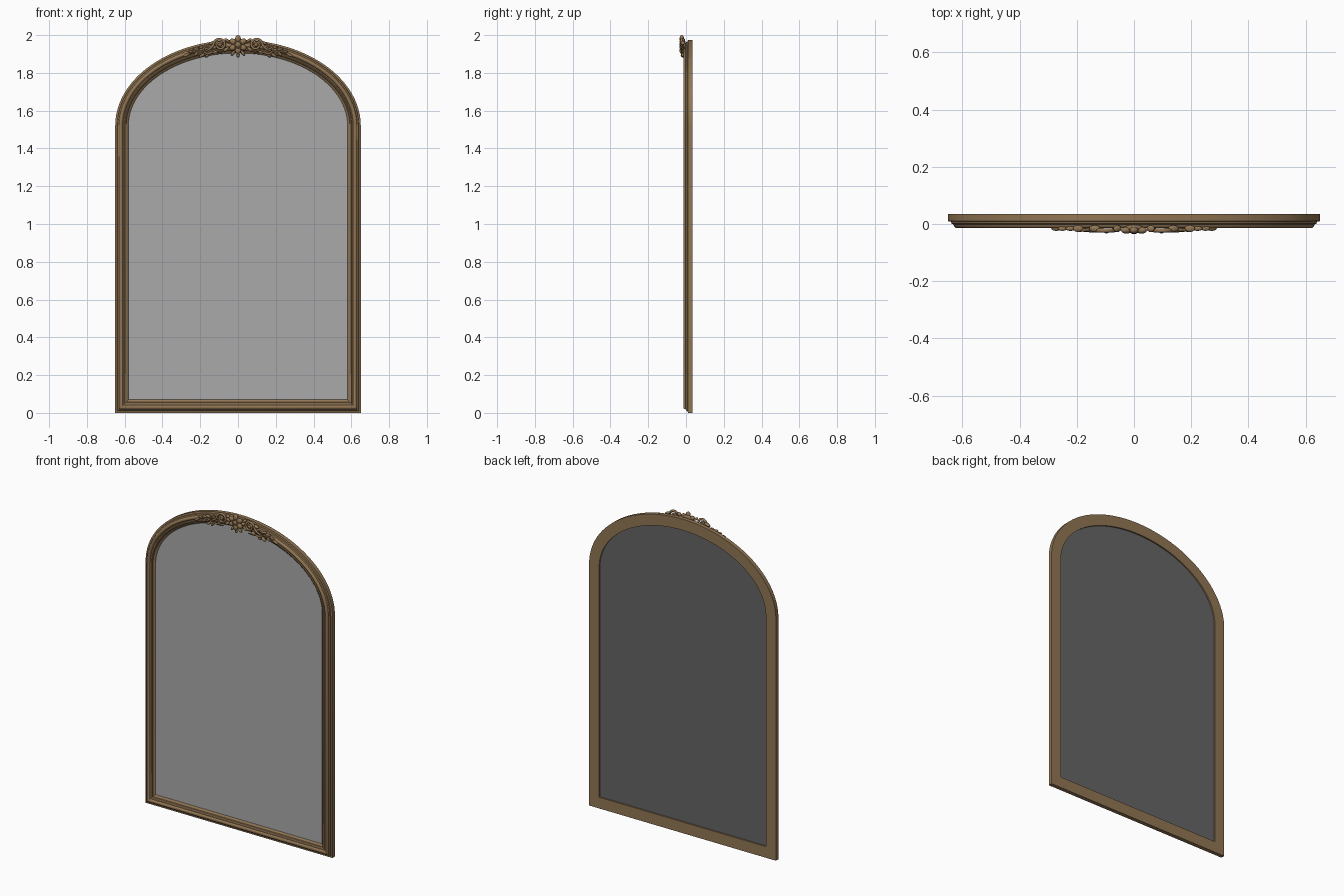
import bpy, bmesh, math
from mathutils import Vector, Matrix

if "Cube" in bpy.data.objects:
    bpy.data.objects.remove(bpy.data.objects["Cube"])


def material(name, rgb):
    m = bpy.data.materials.new(name)
    m.diffuse_color = (*rgb, 1)
    m.use_nodes = True
    m.node_tree.nodes["Principled BSDF"].inputs["Base Color"].default_value = m.diffuse_color
    return m


GOLD = material("antique_gold", (0.285, 0.18, 0.088))
SILVER = material("mirror_silver", (0.40, 0.40, 0.40))
DARK = material("backing_grey", (0.13, 0.13, 0.13))


def finish(ob, mat, angle=35):
    ob.data.materials.clear()
    ob.data.materials.append(mat)
    bpy.ops.object.select_all(action='DESELECT')
    ob.select_set(True)
    bpy.context.view_layer.objects.active = ob
    bpy.ops.object.shade_smooth_by_angle(angle=math.radians(angle))
    return ob


def from_bmesh(name, bm, mat, angle=35):
    bmesh.ops.recalc_face_normals(bm, faces=bm.faces)
    me = bpy.data.meshes.new(name)
    bm.to_mesh(me)
    bm.free()
    ob = bpy.data.objects.new(name, me)
    bpy.context.collection.objects.link(ob)
    return finish(ob, mat, angle)


def outline(t, y, n=72):
    """Arched outline, moved inward by t, at depth y."""
    a, b, spring = 0.65 - t, 0.455 - t, 1.52
    pts = [Vector((-a, y, t)), Vector((a, y, t))]
    for i in range(n + 1):
        u = math.pi * i / n
        pts.append(Vector((a * math.cos(u), y, spring + b * math.sin(u))))
    return pts


# Moulded frame: cross-section (inset, depth) carried round the arched outline
profile = [(0, .035), (0, .010), (.010, .008), (.012, .001), (.019, -.002),
           (.021, -.009), (.025, -.013), (.030, -.0145), (.035, -.013),
           (.039, -.008), (.041, -.003), (.046, -.003), (.048, -.007),
           (.052, -.008), (.056, -.006), (.058, .001), (.068, .006),
           (.070, .009), (.070, .035)]
bm = bmesh.new()
rings = [[bm.verts.new(p) for p in outline(t, y)] for t, y in profile]
for k, r in enumerate(rings):
    q = rings[(k + 1) % len(rings)]
    for i in range(len(r)):
        j = (i + 1) % len(r)
        bm.faces.new((r[i], r[j], q[j], q[i]))
from_bmesh("frame", bm, GOLD)


# Mirror glass and the board behind it
def panel(name, y0, y1, mat):
    bm = bmesh.new()
    f = [bm.verts.new(p) for p in outline(.069, y0)]
    g = [bm.verts.new(p) for p in outline(.069, y1)]
    bm.faces.new(f)
    bm.faces.new(g)
    for i in range(len(f)):
        j = (i + 1) % len(f)
        bm.faces.new((f[i], f[j], g[j], g[i]))
    from_bmesh(name, bm, mat)


panel("mirror_glass", .010, .016, SILVER)
panel("backing_board", .016, .026, DARK)


# Carved crest helpers
def blob(bm, x, z, length, width, angle, y=-.020, depth=.010):
    """Rounded petal or leaf lying on the frame face, turned by angle."""
    m = (Matrix.Translation((x, y, z)) @ Matrix.Rotation(-angle, 4, 'Y')
         @ Matrix.Diagonal((length, depth, width, 1)))
    bmesh.ops.create_uvsphere(bm, u_segments=16, v_segments=10, radius=1, matrix=m)


def tube(name, pts, thick, y):
    """Tapering round strip through (x, z, radius factor) points."""
    cu = bpy.data.curves.new(name, 'CURVE')
    cu.dimensions = '3D'
    cu.bevel_depth = thick
    cu.bevel_resolution = 3
    cu.use_fill_caps = True
    sp = cu.splines.new('POLY')
    sp.points.add(len(pts) - 1)
    for p, (x, z, r) in zip(sp.points, pts):
        p.co = (x, y, z, 1)
        p.radius = r
    ob = bpy.data.objects.new(name, cu)
    bpy.context.collection.objects.link(ob)
    bpy.ops.object.select_all(action='DESELECT')
    ob.select_set(True)
    bpy.context.view_layer.objects.active = ob
    bpy.ops.object.convert(target='MESH')
    finish(bpy.context.object, GOLD, 50)


def scroll(cx, cz, r0, r1, a0, a1, w0=1, w1=.6, n=40):
    """Points of a spiral from radius r0 to r1 between two angles (degrees)."""
    out = []
    for i in range(n + 1):
        f = i / n
        r, a = r0 + (r1 - r0) * f, math.radians(a0 + (a1 - a0) * f)
        out.append((cx + r * math.cos(a), cz + r * math.sin(a), w0 + (w1 - w0) * f))
    return out


# Central flower: six petals, a collar and a button
bm = bmesh.new()
for i in range(6):
    a = math.pi / 2 + i * math.pi / 3
    blob(bm, .031 * math.cos(a), 1.95 + .031 * math.sin(a), .019, .015, a, -.022, .012)
blob(bm, 0, 1.95, .016, .016, 0, -.025, .010)
blob(bm, 0, 1.95, .034, .034, 0, -.014, .012)
from_bmesh("flower", bm, GOLD, 60)
tube("flower_collar", scroll(0, 1.95, .018, .018, 0, 360, 1, 1), .003, -.029)

# Small drop leaves under the flower
bm = bmesh.new()
blob(bm, 0, 1.894, .013, .008, math.pi / 2, -.017, .009)
for s in (1, -1):
    blob(bm, s * .026, 1.905, .016, .008, -s * .9, -.016, .009)
from_bmesh("drop_leaves", bm, GOLD, 60)

# Scrolls and leaves on each side
for s, side in ((1, "right"), (-1, "left")):
    def flip(pts):
        return [(s * x, z, r) for x, z, r in pts]

    # large scroll curling beside the flower, its tail running outward
    tail = [(.190, 1.912, .35), (.172, 1.916, .6), (.155, 1.923, .8), (.141, 1.934, .95)]
    tube("large_scroll_" + side,
         flip(tail + scroll(.096, 1.949, .034, .007, 0, 560, 1, .7)), .0075, -.023)
    # second scroll further out, curling the other way
    stem = [(.085, 1.905, .4), (.105, 1.903, .7), (.128, 1.905, .9)]
    tube("small_scroll_" + side,
         flip(stem + scroll(.163, 1.925, .025, .006, 225, 620, 1, .6)), .006, -.021)
    # thin stem to the outermost leaves
    tube("outer_stem_" + side,
         flip([(.17, 1.910, 1), (.20, 1.915, 1), (.23, 1.913, .9),
               (.26, 1.902, .7), (.285, 1.890, .4)]), .005, -.016)
    bm = bmesh.new()
    leaves = [(.062, 1.925, .018, .009, -.7), (.058, 1.972, .016, .008, .6),
              (.138, 1.958, .020, .008, -.4), (.120, 1.910, .016, .007, -.5),
              (.195, 1.935, .018, .007, .1), (.190, 1.893, .018, .008, -.6),
              (.222, 1.926, .018, .007, .1), (.222, 1.901, .016, .007, -.9),
              (.250, 1.914, .016, .006, -.1), (.272, 1.895, .020, .007, -.5),
              (.163, 1.892, .013, .007, -.9)]
    for x, z, l, w, a in leaves:
        blob(bm, s * x, z, l, w, s * a, -.016, .008 if x > .2 else .012)
    blob(bm, s * .096, 1.949, .010, .010, 0, -.024, .009)
    from_bmesh("leaves_" + side, bm, GOLD, 60)
